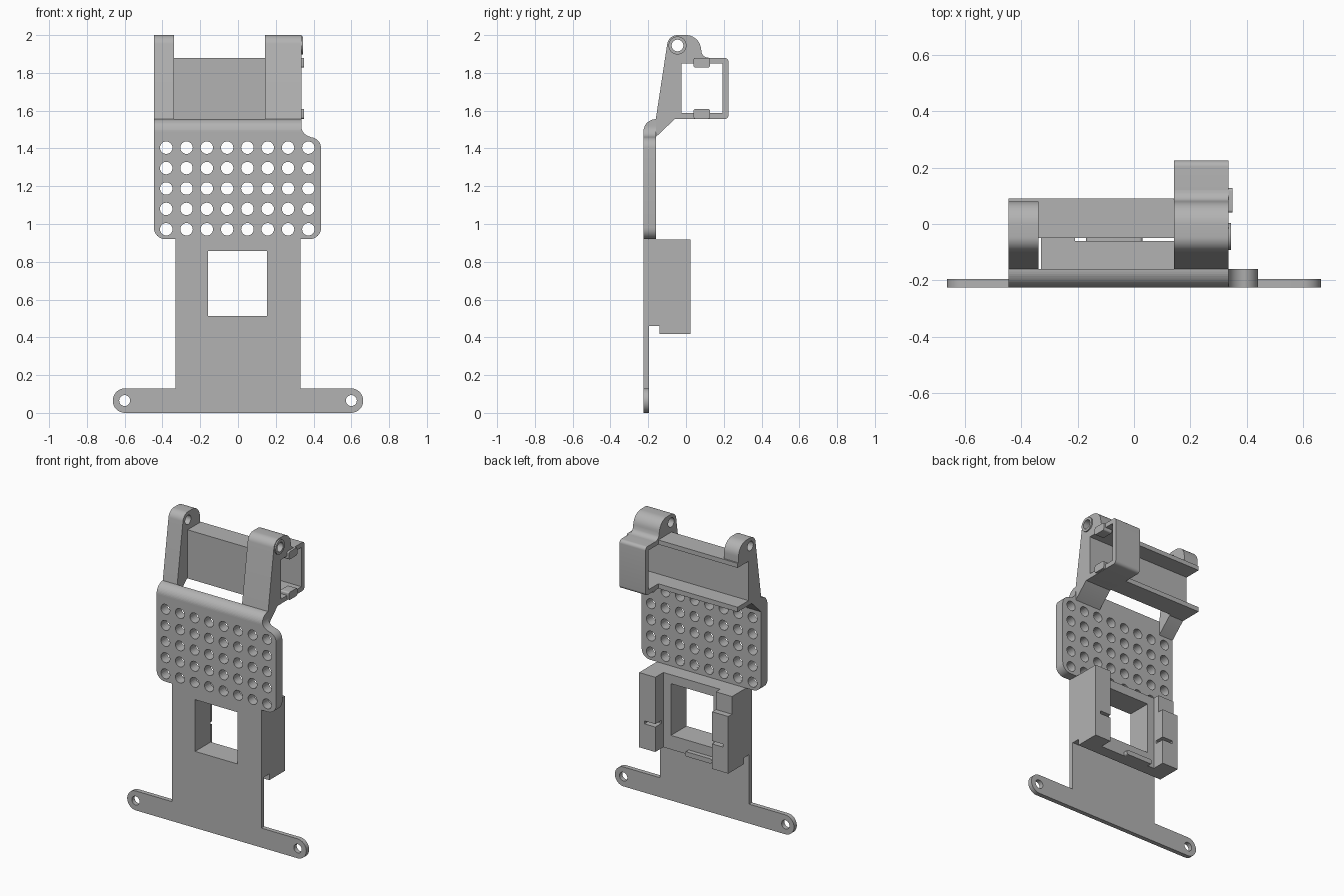
import bpy, bmesh, math
from mathutils import Vector

cube = bpy.data.objects.get("Cube")
if cube:
    bpy.data.objects.remove(cube, do_unlink=True)

grey = bpy.data.materials.new("plain_grey")
grey.use_nodes = True
grey.diffuse_color = (0.45, 0.45, 0.45, 1)
grey.node_tree.nodes["Principled BSDF"].inputs["Base Color"].default_value = (0.45, 0.45, 0.45, 1)


def arc(cx, cy, r, a0, a1, n=8):
    """Points along an arc, angles in degrees."""
    angles = [math.radians(a0 + (a1 - a0) * i / n) for i in range(n + 1)]
    return [(cx + r * math.cos(a), cy + r * math.sin(a)) for a in angles]


def circle(cx, cy, r, n=32):
    return arc(cx, cy, r, 0, 360 - 360 / n, n - 1)


def rect(u0, v0, u1, v1, r=0):
    if not r:
        return [(u0, v0), (u1, v0), (u1, v1), (u0, v1)]
    return (arc(u0 + r, v0 + r, r, 180, 270) + arc(u1 - r, v0 + r, r, 270, 360)
            + arc(u1 - r, v1 - r, r, 0, 90) + arc(u0 + r, v1 - r, r, 90, 180))


def prism(name, outlines, axis, lo, hi):
    """Extrude one or more outlines: XZ outlines along y, YZ outlines along x."""
    bm = bmesh.new()
    for pts in outlines:
        if axis == "x":
            base = [bm.verts.new((lo, u, v)) for u, v in pts]
            step = Vector((hi - lo, 0, 0))
        else:
            base = [bm.verts.new((u, lo, v)) for u, v in pts]
            step = Vector((0, hi - lo, 0))
        face = bm.faces.new(base)
        new = bmesh.ops.extrude_face_region(bm, geom=[face])["geom"]
        bmesh.ops.translate(bm, vec=step, verts=[g for g in new if isinstance(g, bmesh.types.BMVert)])
    bmesh.ops.recalc_face_normals(bm, faces=bm.faces)
    mesh = bpy.data.meshes.new(name)
    bm.to_mesh(mesh)
    bm.free()
    mesh.materials.append(grey)
    obj = bpy.data.objects.new(name, mesh)
    bpy.context.collection.objects.link(obj)
    return obj


def combine(obj, tool, operation="DIFFERENCE"):
    mod = obj.modifiers.new("shape", "BOOLEAN")
    mod.operation, mod.solver, mod.object = operation, "EXACT", tool
    tool.hide_render = True
    tool.hide_set(True)


FRONT, BACK = -0.225, -0.16      # perforated panel faces
LEFT, RIGHT = -0.445, 0.335      # outer faces of the two upper arms
WEB = -0.025                     # front of the see-through channel
FLOOR = -0.06                    # back of the socket floor
PIN = (-0.045, 1.945)            # hinge pin centre

# Base plate with rounded mounting ears
ear = 0.065
base_plate = prism("base_plate", [
    arc(-0.598, ear, ear, 90, 270, 16) + arc(0.598, ear, ear, -90, 90, 16)
    + [(0.33, 0.13), (0.33, 0.94), (-0.33, 0.94), (-0.33, 0.13)]], "y", FRONT, -0.195)
ear_holes = prism("ear_hole_cutter", [circle(s * 0.6, ear, 0.029) for s in (-1, 1)], "y", -0.3, 0)
window = prism("window_cutter", [rect(-0.16, 0.512, 0.153, 0.858)], "y", -0.3, 0.1)
combine(base_plate, ear_holes)
combine(base_plate, window)

# Perforated panel: outline crossed with a side profile that rounds its top edge
panel = prism("perforated_panel", [
    arc(LEFT + 0.06, 0.98, 0.06, 180, 270) + arc(0.38, 0.98, 0.06, 270, 360)
    + arc(0.38, 1.4, 0.06, 0, 90) + arc(0.395, 1.52, 0.06, 270, 180)
    + [(RIGHT, 1.6), (LEFT, 1.6)]], "y", FRONT - 0.05, BACK + 0.05)
panel_side = prism("panel_profile_cutter", [
    [(BACK, 0.8), (BACK, 1.555)] + arc(BACK, 1.49, 0.065, 90, 180, 12) + [(FRONT, 0.8)]], "x", -0.6, 0.6)
panel_holes = prism("panel_hole_cutter", [
    circle(-0.38 + 0.1075 * i, 0.972 + 0.108 * j, 0.033, 24)
    for i in range(8) for j in range(5)], "y", -0.4, 0)
combine(panel, panel_side, "INTERSECT")
combine(panel, panel_holes)

# Upper arms with gussets and rounded hinge ends
arm_profile = ([(-0.17, 1.455), (BACK, 1.46), (-0.06, 1.555), (WEB, 1.555), (WEB, 1.87), (0.12, 1.87)]
               + arc(0.12, 1.92, 0.04, 270, 205, 5) + arc(0, 1.92, 0.08, 5, 90, 10)
               + arc(PIN[0], PIN[1], 0.055, 90, 172, 10) + [(BACK, 1.555), (-0.17, 1.55)])
left_profile = ([(-0.17, 1.455), (BACK, 1.46), (-0.06, 1.555), (WEB, 1.555), (WEB, 1.87), (0.08, 1.87)]
                + arc(0, 1.92, 0.08, 0, 90, 10)
                + arc(PIN[0], PIN[1], 0.055, 90, 172, 10) + [(BACK, 1.555), (-0.17, 1.55)])
pin_hole = prism("pin_hole_cutter", [circle(*PIN, 0.031)], "x", -0.6, 0.6)
arms = [prism("narrow_arm", [left_profile], "x", LEFT, -0.338),
        prism("wide_arm", [arm_profile], "x", 0.142, RIGHT),
        prism("hinge_boss", [circle(*PIN, 0.048)], "x", RIGHT - 0.01, RIGHT + 0.009)]
for part in arms:
    combine(part, pin_hole)

# Channel between the arms, open to the back
prism("channel", [[(-0.05, 1.555), (0.09, 1.555), (0.09, 1.587), (WEB, 1.587),
                   (WEB, 1.85), (0.09, 1.85), (0.09, 1.88), (-0.05, 1.88)]], "x", LEFT, RIGHT)

# Box sleeve at the end of the channel, with two retaining clips
sleeve = prism("box_sleeve", [rect(-0.05, 1.555, 0.225, 1.88, 0.022)], "x", 0.142, RIGHT)
combine(sleeve, prism("sleeve_cutter", [rect(WEB, 1.587, 0.192, 1.85)], "x", 0, 0.5))
for name, z in (("lower_clip", 1.557), ("upper_clip", 1.828)):
    prism(name, [rect(0.04, z, 0.127, z + 0.052, 0.01)], "x", RIGHT - 0.05, RIGHT + 0.015)


# Socket behind the window: thick floor and two side columns
def socket_profile(back):
    return [(-0.2, 0.46), (-0.14, 0.46), (-0.14, 0.418), (back, 0.418), (back, 0.918), (-0.2, 0.918)]


socket_floor = prism("socket_floor", [socket_profile(FLOOR)], "x", -0.33, 0.33)
combine(socket_floor, window)
stepped = socket_profile(0.025)[:4] + [(0.025, 0.8), (-0.015, 0.8), (-0.015, 0.918), (-0.2, 0.918)]
columns = [prism("left_socket_column", [socket_profile(0.025)], "x", 0.21, 0.33),
           prism("right_socket_column", [stepped], "x", -0.33, -0.21)]
slots = prism("slot_cutter", [rect(-0.29, 0.585, 0.29, 0.605)], "y", -0.04, 0.1)
for column in columns:
    combine(column, slots)

# Small retaining tab on the socket's lower edge
prism("socket_tab", [rect(-0.17, 0.418, 0.03, 0.45, 0.012)], "y", FLOOR - 0.01, -0.03)

# Smooth the curved walls and keep the edges sharp
bpy.ops.object.select_all(action="DESELECT")
for obj in bpy.context.collection.objects:
    if obj.type == "MESH" and not obj.hide_render:
        obj.select_set(True)
        bpy.context.view_layer.objects.active = obj
bpy.ops.object.shade_smooth_by_angle(angle=math.radians(30))
